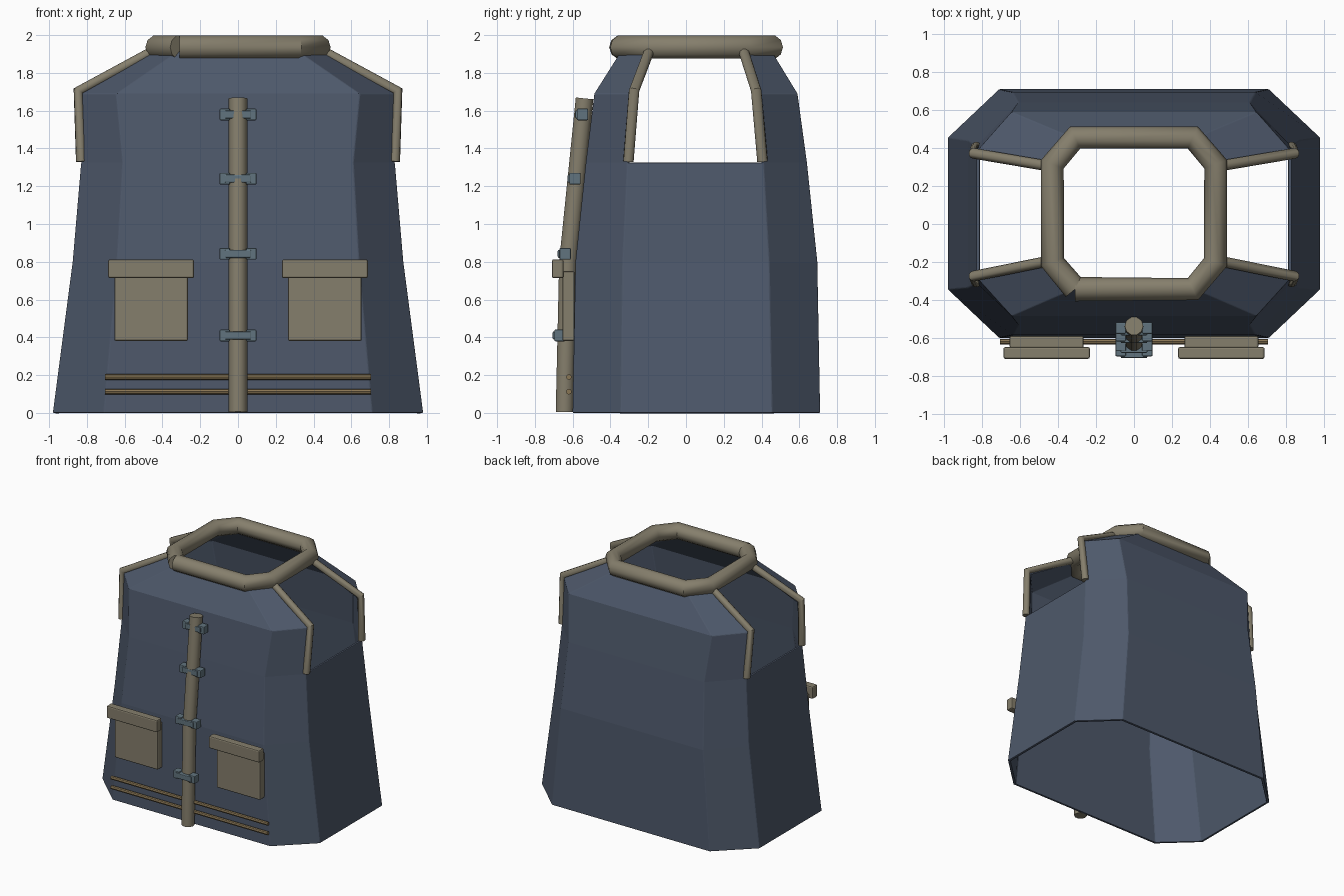
import bpy, bmesh
from mathutils import Vector

if "Cube" in bpy.data.objects:
    bpy.data.objects.remove(bpy.data.objects["Cube"])


def material(name, rgb):
    m = bpy.data.materials.new(name)
    m.diffuse_color = (*rgb, 1)
    m.use_nodes = True
    m.node_tree.nodes["Principled BSDF"].inputs["Base Color"].default_value = m.diffuse_color
    return m


CLOTH = material("navy_cloth", (0.075, 0.098, 0.145))
TRIM = material("khaki_trim", (0.235, 0.21, 0.15))
METAL = material("clasp_metal", (0.12, 0.175, 0.21))
CORD = material("hem_cord", (0.25, 0.18, 0.09))


def mesh_object(name, bm, mat, bevel=0.0):
    bmesh.ops.recalc_face_normals(bm, faces=bm.faces)
    me = bpy.data.meshes.new(name)
    bm.to_mesh(me)
    bm.free()
    me.materials.append(mat)
    ob = bpy.data.objects.new(name, me)
    bpy.context.collection.objects.link(ob)
    if bevel:
        b = ob.modifiers.new("soft_edges", 'BEVEL')
        b.width, b.segments = bevel, 2
    return ob


def boxes(name, parts, mat, bevel=0.006):
    """Joined boxes, each given as (centre, size)."""
    bm = bmesh.new()
    for c, s in parts:
        vs = bmesh.ops.create_cube(bm, size=1)["verts"]
        for v in vs:
            v.co = Vector(c) + Vector(a * b for a, b in zip(v.co, s))
    return mesh_object(name, bm, mat, bevel)


def tube(name, pts, radius, mat, res=3):
    cu = bpy.data.curves.new(name, 'CURVE')
    cu.dimensions = '3D'
    cu.bevel_depth, cu.bevel_resolution = radius, res
    cu.use_fill_caps = True
    sp = cu.splines.new('POLY')
    sp.points.add(len(pts) - 1)
    for p, co in zip(sp.points, pts):
        p.co = (*co, 1)
    cu.materials.append(mat)
    ob = bpy.data.objects.new(name, cu)
    bpy.context.collection.objects.link(ob)
    return ob


def octagon(w, fw, y0, y1, s0, s1, z):
    """Chamfered rectangle; edges 1 and 5 are the right and left sides."""
    return [(fw, y0, z), (w, s0, z), (w, s1, z), (fw, y1, z),
            (-fw, y1, z), (-w, s1, z), (-w, s0, z), (-fw, y0, z)]


# Vest shell: lofted octagons with the upper side panels left open as armholes
rings = [octagon(0.98, 0.71, -0.60, 0.71, -0.345, 0.455, 0.0),
         octagon(0.875, 0.64, -0.585, 0.695, -0.335, 0.44, 0.8),
         octagon(0.83, 0.61, -0.53, 0.64, -0.31, 0.41, 1.325),
         octagon(0.835, 0.645, -0.485, 0.59, -0.275, 0.375, 1.69),
         octagon(0.44, 0.31, -0.34, 0.45, -0.20, 0.31, 1.92)]
bm = bmesh.new()
loops = [[bm.verts.new(p) for p in r] for r in rings]
for level, (a, b) in enumerate(zip(loops, loops[1:])):
    for i in range(8):
        if level >= 2 and i in (1, 5):
            continue
        j = (i + 1) % 8
        bm.faces.new((a[i], a[j], b[j], b[i]))
shell = mesh_object("vest_shell", bm, CLOTH)
sol = shell.modifiers.new("cloth_thickness", 'SOLIDIFY')
sol.thickness, sol.offset = 0.022, -1
bev = shell.modifiers.new("soft_edges", 'BEVEL')
bev.width, bev.segments = 0.005, 2

# Rolled collar, with its seam at the front left corner
o = octagon(0.43, 0.31, -0.343, 0.455, -0.20, 0.315, 1.936)
tube("collar", [o[7]] + o, 0.064, TRIM)

# Armhole piping, front and back on each side
for side, sx in (("left", -1), ("right", 1)):
    for end, ys in (("front", (-0.305, -0.275, -0.195)), ("back", (0.405, 0.372, 0.305))):
        tube(f"armhole_piping_{end}_{side}",
             [(sx * 0.83, ys[0], 1.33), (sx * 0.846, ys[1], 1.705), (sx * 0.45, ys[2], 1.915)],
             0.028, TRIM)

# Front placket
tube("front_placket", [(0, -0.643, 0.005), (0, -0.625, 0.8), (0, -0.537, 1.665)], 0.049, TRIM)

# Clasps: a cross bar with a block at each end
for n, (y, z) in enumerate([(-0.667, 0.41), (-0.64, 0.842), (-0.588, 1.24), (-0.548, 1.58)]):
    boxes(f"clasp_{n + 1}",
          [((0, y - 0.008, z), (0.14, 0.062, 0.042)),
           ((-0.07, y, z), (0.055, 0.06, 0.062)),
           ((0.07, y, z), (0.055, 0.06, 0.062))], METAL)

# Pockets with overhanging flaps
for side, sx in (("left", -1), ("right", 1)):
    boxes(f"pocket_{side}", [((sx * 0.46, -0.622, 0.565), (0.39, 0.065, 0.37))], TRIM, 0.01)
    boxes(f"pocket_flap_{side}", [((sx * 0.46, -0.679, 0.763), (0.455, 0.062, 0.1))], TRIM, 0.01)

# Hem cords
for n, z in enumerate((0.112, 0.19)):
    tube(f"hem_cord_{n + 1}", [(-0.705, -0.62, z), (0.705, -0.62, z)], 0.015, CORD, 2)

# Smooth the round tubes while keeping the mitred corners sharp
bpy.ops.object.select_all(action='DESELECT')
tubes = [ob for ob in bpy.context.collection.objects if ob.type == 'CURVE']
for ob in tubes:
    ob.select_set(True)
bpy.context.view_layer.objects.active = tubes[0]
bpy.ops.object.convert(target='MESH')
bpy.ops.object.shade_smooth_by_angle(angle=0.7)
